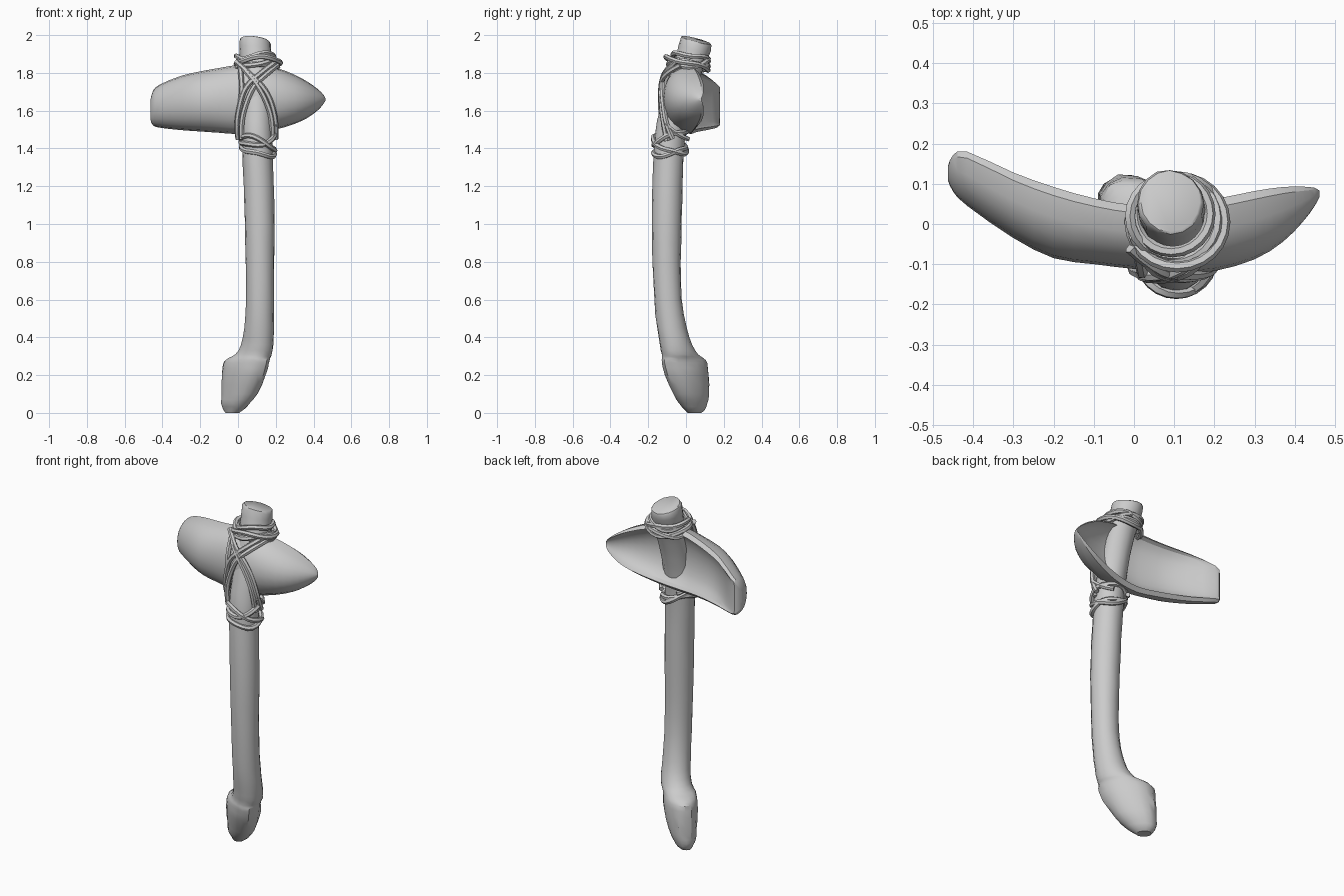
import bpy, bmesh, math, random

random.seed(4)
mat = bpy.data.materials.new("stone grey")
mat.diffuse_color = (0.6, 0.6, 0.6, 1)


def finish(ob, angle=30):
    ob.data.materials.clear()
    ob.data.materials.append(mat)
    bpy.ops.object.select_all(action='DESELECT')
    ob.select_set(True)
    bpy.context.view_layer.objects.active = ob
    bpy.ops.object.shade_smooth_by_angle(angle=math.radians(angle))


def refine(rows, steps=2):
    """Insert smooth in-between rows (Catmull-Rom)."""
    out = []
    for k in range(len(rows) - 1):
        p0, p1, p2, p3 = rows[max(k - 1, 0)], rows[k], rows[k + 1], rows[min(k + 2, len(rows) - 1)]
        for s in range(steps):
            t = s / steps
            out.append(tuple(0.5 * (2 * b + (c - a) * t + (2 * a - 5 * b + 4 * c - d) * t ** 2
                                    + (3 * b - a - 3 * c + d) * t ** 3)
                             for a, b, c, d in zip(p0, p1, p2, p3)))
    return out + [rows[-1]]


def loft(name, rings, angle=30):
    """Skin closed rings of equal point count and cap both ends."""
    bm = bmesh.new()
    vs = [[bm.verts.new(p) for p in r] for r in rings]
    n = len(vs[0])
    for a, b in zip(vs, vs[1:]):
        for i in range(n):
            j = (i + 1) % n
            bm.faces.new((a[i], a[j], b[j], b[i]))
    caps = [bm.faces.new(vs[0][::-1]), bm.faces.new(vs[-1])]
    bmesh.ops.triangulate(bm, faces=caps)
    bmesh.ops.recalc_face_normals(bm, faces=bm.faces)
    me = bpy.data.meshes.new(name)
    bm.to_mesh(me)
    bm.free()
    ob = bpy.data.objects.new(name, me)
    bpy.context.collection.objects.link(ob)
    finish(ob, angle)


def cord(name, pts, r=0.014, closed=False):
    """Round cord along a path, turned into a mesh."""
    cu = bpy.data.curves.new(name, 'CURVE')
    cu.dimensions = '3D'
    cu.bevel_depth = r
    cu.bevel_resolution = 1
    cu.use_fill_caps = True
    sp = cu.splines.new('POLY' if closed else 'NURBS')
    sp.points.add(len(pts) - 1)
    for p, co in zip(sp.points, pts):
        p.co = (*co, 1)
    sp.use_cyclic_u = closed
    if not closed:
        sp.order_u = 3
        sp.use_endpoint_u = True
        sp.resolution_u = 4
    tmp = bpy.data.objects.new(name + "_path", cu)
    bpy.context.collection.objects.link(tmp)
    dg = bpy.context.evaluated_depsgraph_get()
    me = bpy.data.meshes.new_from_object(tmp.evaluated_get(dg))
    bpy.data.objects.remove(tmp)
    ob = bpy.data.objects.new(name, me)
    bpy.context.collection.objects.link(ob)
    finish(ob, 50)


# Handle: (z, centre x, centre y, half length toward the toe, half width)
S = math.sqrt(0.5)
sections = [
    (0.00, -0.030, 0.045, 0.040, 0.030), (0.02, -0.022, 0.045, 0.065, 0.045),
    (0.05, -0.012, 0.037, 0.088, 0.060), (0.10, 0.008, 0.025, 0.112, 0.074),
    (0.20, 0.033, 0.004, 0.140, 0.088), (0.265, 0.045, -0.008, 0.146, 0.088),
    (0.29, 0.060, -0.018, 0.132, 0.085),
    (0.31, 0.083, -0.032, 0.110, 0.082), (0.36, 0.102, -0.052, 0.092, 0.079),
    (0.45, 0.112, -0.075, 0.080, 0.076), (0.60, 0.117, -0.095, 0.074, 0.073),
    (0.80, 0.117, -0.102, 0.075, 0.075), (1.00, 0.115, -0.102, 0.079, 0.079),
    (1.20, 0.110, -0.098, 0.079, 0.079), (1.40, 0.102, -0.090, 0.080, 0.080),
    (1.50, 0.100, -0.080, 0.081, 0.081), (1.60, 0.100, -0.060, 0.080, 0.080),
    (1.70, 0.100, -0.034, 0.081, 0.081), (1.80, 0.100, 0.000, 0.082, 0.082),
    (1.89, 0.093, 0.035, 0.084, 0.084), (1.96, 0.090, 0.052, 0.084, 0.082),
    (1.975, 0.090, 0.054, 0.074, 0.073),
]
N = 16
rings = []
for z, cx, cy, a, b in refine(sections):
    tilt = min(1, max(0, (z - 1.85) / 0.125))   # slanted top cut
    toe = max(0, 1 - z / 0.36)                  # broad, squarish toe
    ring = []
    for i in range(N):
        t = 2 * math.pi * i / N
        w = random.uniform(0.98, 1.02)          # whittled surface
        c, s = math.cos(t), math.sin(t)
        u = a * w * c
        v = b * w * s * (1 + 0.15 * toe * max(c, 0))
        dx, dy = S * (v - u), S * (v + u)
        ring.append((cx + dx, cy + dy, z - tilt * (0.26 * dy + 0.12 * dx)))
    rings.append(ring)
loft("handle", rings)

# Blade: (x, bottom z, top z, front y, rear rim y, hollowing of the rear)
blade = [
    (-0.463, 1.550, 1.660, 0.108, 0.145, 0.0), (-0.450, 1.522, 1.705, 0.080, 0.172, 0.0),
    (-0.415, 1.510, 1.738, 0.045, 0.180, 0.04), (-0.30, 1.497, 1.785, -0.035, 0.128, 0.25),
    (-0.20, 1.490, 1.808, -0.085, 0.092, 0.38), (-0.10, 1.483, 1.826, -0.100, 0.064, 0.45),
    (0.00, 1.476, 1.842, -0.112, 0.047, 0.5), (0.10, 1.482, 1.842, -0.122, 0.049, 0.5),
    (0.20, 1.500, 1.828, -0.117, 0.062, 0.5), (0.30, 1.530, 1.790, -0.088, 0.082, 0.5),
    (0.37, 1.563, 1.752, -0.045, 0.092, 0.5), (0.42, 1.600, 1.716, 0.005, 0.093, 0.45),
    (0.45, 1.632, 1.688, 0.045, 0.090, 0.3), (0.462, 1.652, 1.668, 0.068, 0.082, 0.1),
]
M = 10
rings = []
for x, zb, zt, yf, yr, hollow in refine(blade):
    zc, h, d = (zb + zt) / 2, (zt - zb) / 2, yr - yf
    arc = [math.pi * i / M for i in range(M + 1)]
    outer = [(x, yr - d * math.sin(t) ** 0.9 - 0.12 * d * (1 - math.sin(t)), zc + h * math.cos(t)) for t in arc]
    inner = [(x, yr - hollow * d * math.sin(t), zc + 0.88 * h * math.cos(t)) for t in reversed(arc)]
    rings.append(outer + inner)
loft("blade", rings, 25)

# Cord loops around the handle: (z, cx, cy, rx, ry, rise along x, rise along y)
loops = [
    (1.39, 0.105, -0.087, 0.088, 0.086, -0.020, 0.020),
    (1.42, 0.105, -0.085, 0.090, 0.088, -0.035, -0.030),
    (1.455, 0.105, -0.082, 0.090, 0.088, 0.015, 0.035),
    (1.84, 0.100, 0.012, 0.108, 0.106, 0.020, -0.010),
    (1.86, 0.100, 0.019, 0.110, 0.100, -0.025, 0.010),
    (1.88, 0.096, 0.025, 0.093, 0.094, 0.015, -0.015),
    (1.85, 0.108, 0.005, 0.118, 0.112, 0.005, -0.030),
]
for k, (z, cx, cy, rx, ry, tx, ty) in enumerate(loops):
    pts = []
    for i in range(24):
        t = 2 * math.pi * i / 24
        c, s = math.cos(t), math.sin(t)
        pts.append((cx + rx * c, cy + ry * s, z + tx * c + ty * s + 0.006 * math.sin(3 * t + k)))
    cord(f"cord_loop_{k + 1}", pts, closed=True)

# Cords lashed across the front of the blade
lashings = [
    [(0.20, -0.07, 1.45), (0.205, -0.105, 1.52), (0.18, -0.122, 1.64), (0.14, -0.128, 1.72),
     (0.06, -0.125, 1.80), (-0.01, -0.06, 1.86)],
    [(0.18, -0.10, 1.44), (0.185, -0.122, 1.54), (0.15, -0.132, 1.65), (0.10, -0.136, 1.74),
     (0.03, -0.11, 1.82), (0.00, -0.03, 1.87)],
    [(0.00, -0.07, 1.45), (-0.01, -0.108, 1.52), (0.01, -0.122, 1.64), (0.04, -0.132, 1.73),
     (0.12, -0.122, 1.80), (0.20, -0.05, 1.86)],
    [(0.02, -0.12, 1.45), (0.015, -0.132, 1.54), (0.05, -0.134, 1.66), (0.09, -0.134, 1.74),
     (0.16, -0.11, 1.80), (0.21, -0.03, 1.84)],
    [(0.00, -0.11, 1.56), (0.02, -0.124, 1.68), (0.02, -0.12, 1.76), (0.01, -0.07, 1.84)],
]
for k, pts in enumerate(lashings):
    cord(f"blade_lashing_{k + 1}", pts, 0.014)

# Cords running under the blade on each side
for k, x in enumerate((0.005, 0.2)):
    cord(f"side_lashing_{k + 1}",
         [(x, -0.11, 1.53), (x, -0.04, 1.465), (0.05 + x / 2, 0.012, 1.45)], 0.013)
